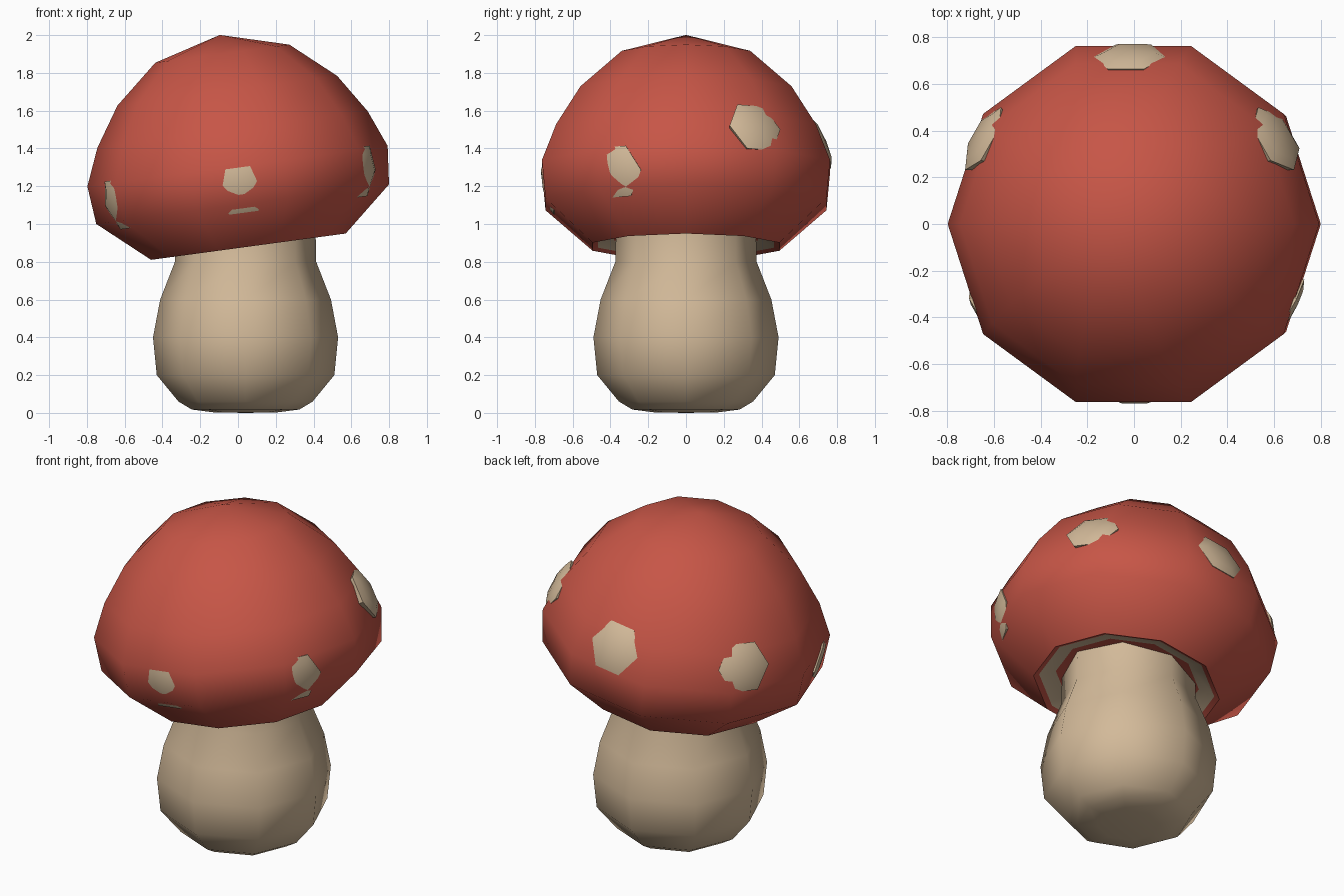
import bpy, bmesh, math
from mathutils import Matrix, Vector

if "Cube" in bpy.data.objects:
    bpy.data.objects.remove(bpy.data.objects["Cube"])


def material(name, rgb):
    m = bpy.data.materials.new(name)
    m.diffuse_color = (*rgb, 1)
    m.use_nodes = True
    m.node_tree.nodes["Principled BSDF"].inputs["Base Color"].default_value = m.diffuse_color
    return m


RED = material("cap red", (0.57, 0.092, 0.062))
BEIGE = material("stem beige", (0.65, 0.49, 0.32))


def lathe(name, profile, sides, matrix, mats, band_mats=None, angle=50):
    """Revolve (radius, height) points around z; radius 0 makes a pole."""
    bm = bmesh.new()
    rings = []
    for r, h in profile:
        if r == 0:
            rings.append([bm.verts.new((0, 0, h))] * sides)
        else:
            rings.append([bm.verts.new((r * math.cos(math.tau * i / sides),
                                        r * math.sin(math.tau * i / sides), h))
                          for i in range(sides)])
    for k, (a, b) in enumerate(zip(rings, rings[1:])):
        for i in range(sides):
            j = (i + 1) % sides
            corners = list(dict.fromkeys((a[i], a[j], b[j], b[i])))
            f = bm.faces.new(corners)
            f.material_index = band_mats.get(k, 0) if band_mats else 0
    bmesh.ops.recalc_face_normals(bm, faces=bm.faces)
    me = bpy.data.meshes.new(name)
    bm.to_mesh(me)
    bm.free()
    for m in mats:
        me.materials.append(m)
    ob = bpy.data.objects.new(name, me)
    ob.matrix_world = matrix
    bpy.context.collection.objects.link(ob)
    bpy.ops.object.select_all(action='DESELECT')
    ob.select_set(True)
    bpy.context.view_layer.objects.active = ob
    bpy.ops.object.shade_smooth_by_angle(angle=math.radians(angle))
    return ob


# Stem: bulbous, eight sides
stem = [(0, 0), (0.17, 0.003), (0.285, 0.018), (0.355, 0.06), (0.47, 0.2), (0.49, 0.4),
        (0.452, 0.6), (0.374, 0.8), (0.37, 1.0), (0, 1.0)]
lathe("stem", stem, 8, Matrix.Translation((0.04, 0, 0)), [BEIGE])

# Cap: ten sides, tilted, with a beige gill band underneath
tilt = Matrix.Translation((0.055, 0, 0.88)) @ Matrix.Rotation(math.radians(-7.7), 4, 'Y')
cap = [(0, 0.05), (0.40, 0.05), (0.49, 0.015), (0.52, 0), (0.782, 0.227), (0.802, 0.43),
       (0.722, 0.626), (0.587, 0.833), (0.358, 1.031), (0, 1.131)]
lathe("cap", cap, 10, tilt, [RED, BEIGE], {1: 1})

# Spots: six-sided shallow domes, high at the back and low at the front
dome = [(0, -0.03), (0.14, -0.03), (0.155, 0.0), (0.11, 0.02), (0, 0.03)]
for n in range(6):
    az = math.radians(30 + 60 * n)
    back = n < 3
    r, h, elev = (0.748, 0.55, 23) if back else (0.778, 0.31, -12)
    r *= 0.951 if n in (1, 4) else 0.972
    e = math.radians(elev)
    out = Vector((math.cos(az), math.sin(az), 0))
    normal = out * math.cos(e) + Vector((0, 0, math.sin(e)))
    side = Vector((-math.sin(az), math.cos(az), 0))
    up = normal.cross(side)
    basis = Matrix((side, up, normal)).transposed().to_4x4()
    centre = out * r + Vector((0, 0, h)) + normal * (0.004 if back else -0.012)
    lathe(f"spot_{n + 1}", dome, 6, tilt @ Matrix.Translation(centre) @ basis, [BEIGE])
